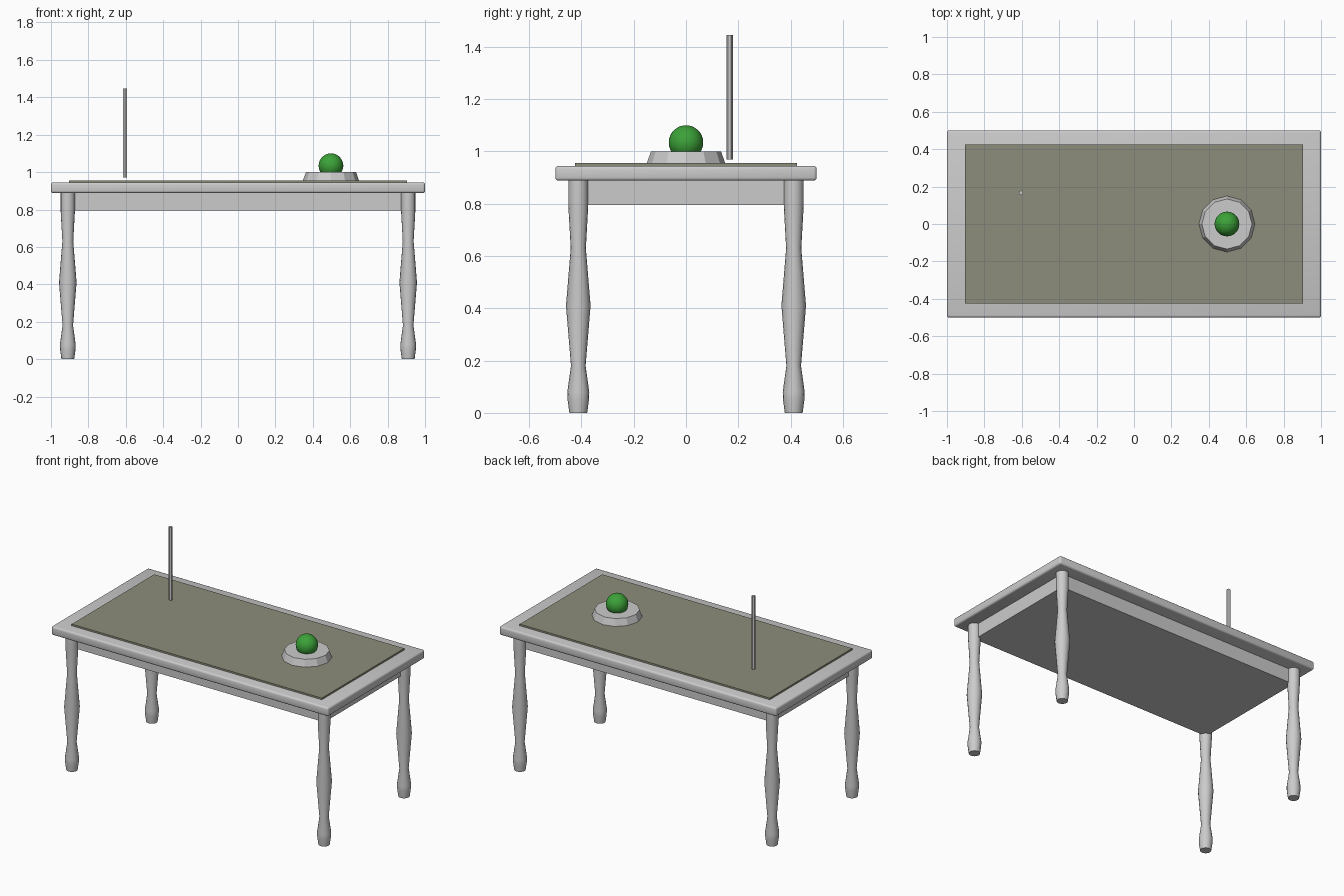
import bpy
import bmesh
from math import sin, cos, tau, radians

old = bpy.data.objects.get("Cube")
if old:
    bpy.data.objects.remove(old, do_unlink=True)


def make_material(name, rgb):
    mat = bpy.data.materials.new(name)
    mat.use_nodes = True
    mat.diffuse_color = (*rgb, 1)
    mat.node_tree.nodes["Principled BSDF"].inputs["Base Color"].default_value = (*rgb, 1)
    return mat


grey = make_material("light grey", (0.6, 0.6, 0.6))
olive = make_material("olive grey", (0.27, 0.27, 0.2))
green = make_material("green", (0.045, 0.36, 0.04))


def add_object(name, bm, mat, location, smooth=None):
    bmesh.ops.recalc_face_normals(bm, faces=bm.faces)
    mesh = bpy.data.meshes.new(name)
    bm.to_mesh(mesh)
    bm.free()
    mesh.materials.append(mat)
    obj = bpy.data.objects.new(name, mesh)
    obj.location = location
    bpy.context.collection.objects.link(obj)
    if smooth:
        bpy.ops.object.select_all(action="DESELECT")
        obj.select_set(True)
        bpy.context.view_layer.objects.active = obj
        bpy.ops.object.shade_smooth_by_angle(angle=radians(smooth))
    return obj


def box(name, size, bottom, mat, bevel=0):
    bm = bmesh.new()
    bmesh.ops.create_cube(bm, size=1)
    bmesh.ops.scale(bm, vec=size, verts=bm.verts)
    if bevel:
        bmesh.ops.bevel(bm, geom=bm.edges[:], offset=bevel, segments=3,
                        profile=0.5, affect="EDGES")
    return add_object(name, bm, mat, (0, 0, bottom + size[2] / 2), 40 if bevel else None)


def turned(name, profile, sides, mat, location, smooth=None):
    """Closed turned shape from (radius, height) pairs, first corner on +y."""
    bm = bmesh.new()
    rings = [[bm.verts.new((r * sin(tau * i / sides), r * cos(tau * i / sides), z))
              for i in range(sides)] for r, z in profile]
    for low, high in zip(rings, rings[1:]):
        for i in range(sides):
            j = (i + 1) % sides
            bm.faces.new((low[i], low[j], high[j], high[i]))
    bm.faces.new(rings[0])
    bm.faces.new(rings[-1])
    return add_object(name, bm, mat, location, smooth)


# Table body
box("table_top", (2, 1, 0.057), 0.888, grey, bevel=0.012)
box("apron", (1.82, 0.82, 0.095), 0.795, grey)
box("table_mat", (1.805, 0.85, 0.013), 0.943, olive)

# Four turned legs
leg_profile = [(0.034, 0), (0.041, 0.05), (0.042, 0.08), (0.028, 0.18),
               (0.047, 0.41), (0.029, 0.63), (0.038, 0.79), (0.038, 0.89)]
for side, x in (("left", 0.91), ("right", -0.91)):
    for end, y in (("front", -0.412), ("back", 0.412)):
        turned(f"{end}_{side}_leg", leg_profile, 16, grey, (x, y, 0), smooth=40)

# Ball on its stand
turned("ball_stand", [(0.15, 0.955), (0.134, 1.0)], 12, grey, (0.497, 0, 0))
ball = bmesh.new()
bmesh.ops.create_uvsphere(ball, u_segments=32, v_segments=16, radius=0.066)
add_object("ball", ball, green, (0.497, 0, 1.034), smooth=60)

# Thin upright rod
turned("rod", [(0.012, 0.97), (0.012, 1.446)], 6, grey, (-0.604, 0.167, 0))
